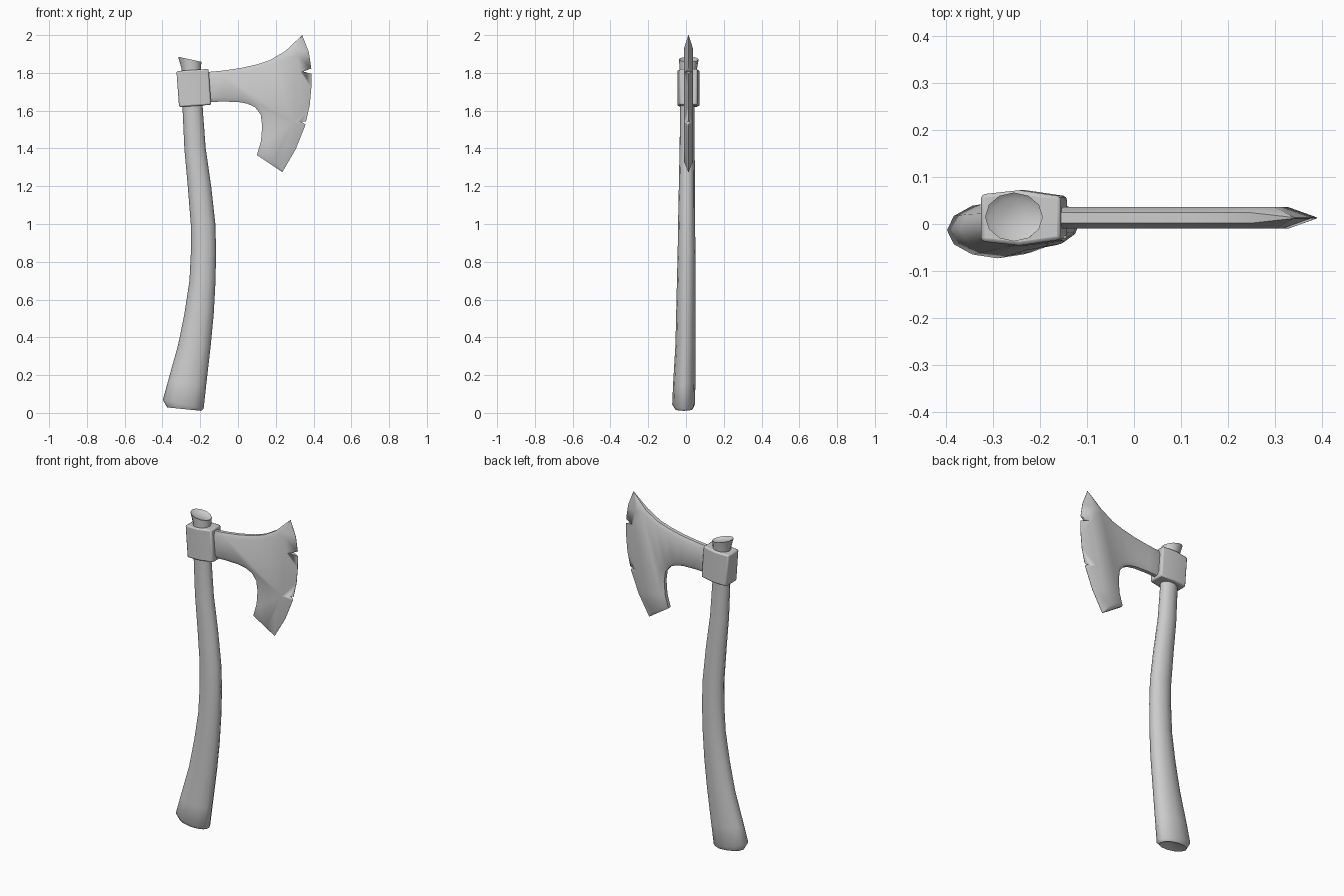
import bpy, math
from mathutils import Vector
from mathutils.geometry import intersect_line_line_2d, intersect_line_line

if "Cube" in bpy.data.objects:
    bpy.data.objects.remove(bpy.data.objects["Cube"])

YC = 0.013  # mid-plane of the head


def make(name, verts, faces, angle=35):
    me = bpy.data.meshes.new(name)
    me.from_pydata(verts, [], faces)
    ob = bpy.data.objects.new(name, me)
    bpy.context.collection.objects.link(ob)
    bpy.ops.object.select_all(action='DESELECT')
    bpy.context.view_layer.objects.active = ob
    ob.select_set(True)
    bpy.ops.object.mode_set(mode='EDIT')
    bpy.ops.mesh.select_all(action='SELECT')
    bpy.ops.mesh.normals_make_consistent(inside=False)
    bpy.ops.object.mode_set(mode='OBJECT')
    bpy.ops.object.shade_smooth_by_angle(angle=math.radians(angle))
    return ob


def loft(rings, name, angle=35):
    n = len(rings[0])
    verts = [v for r in rings for v in r]
    faces = [(k * n + i, k * n + (i + 1) % n, (k + 1) * n + (i + 1) % n, (k + 1) * n + i)
             for k in range(len(rings) - 1) for i in range(n)]
    faces += [tuple(range(n))[::-1], tuple(range(len(verts) - n, len(verts)))]
    return make(name, verts, faces, angle)


# Curved handle: z, left x, right x, front y, back y, slope of the ring along x
sections = [
    (0.033, -0.31, -0.26, -0.03, 0.01, 0.0),
    (0.020, -0.375, -0.195, -0.058, 0.036, -0.10),
    (0.045, -0.398, -0.182, -0.073, 0.047, -0.22),
    (0.16, -0.37, -0.168, -0.068, 0.05, -0.1),
    (0.36, -0.317, -0.144, -0.056, 0.05, 0),
    (0.53, -0.283, -0.128, -0.052, 0.05, 0),
    (0.70, -0.257, -0.119, -0.048, 0.05, 0),
    (0.86, -0.249, -0.116, -0.044, 0.05, 0),
    (1.00, -0.25, -0.12, -0.042, 0.048, 0),
    (1.20, -0.266, -0.142, -0.038, 0.047, 0),
    (1.40, -0.284, -0.171, -0.034, 0.046, 0),
    (1.60, -0.293, -0.186, -0.031, 0.045, 0),
    (1.82, -0.298, -0.196, -0.034, 0.058, 0),
    (1.872, -0.317, -0.194, -0.037, 0.067, -0.22),
    (1.862, -0.300, -0.207, -0.026, 0.055, -0.22),
]
rings = []
for z, xl, xr, yf, yb, slope in sections:
    cx, rx, cy, ry = (xl + xr) / 2, (xr - xl) / 2, (yf + yb) / 2, (yb - yf) / 2
    ring = []
    for i in range(12):
        a = math.tau * i / 12
        ring.append((cx + rx * math.cos(a), cy + ry * math.sin(a), z + slope * rx * math.cos(a)))
    rings.append(ring)
loft(rings, "handle", 50)

# Collar: slightly skewed six-sided block around the handle
section = [(-0.32, 0.050), (-0.238, 0.059), (-0.15, 0.046)]
outline = [(x, YC + h) for x, h in section] + [(x, YC - h) for x, h in reversed(section)]
collar = loft([[(x + s, y, z + 0.07 * (x + 0.235)) for x, y in outline]
               for z, s in ((1.625, 0.008), (1.815, -0.006))], "collar", 30)
bevel = collar.modifiers.new("bevel", 'BEVEL')
bevel.width, bevel.segments = 0.008, 2

# Blade outline (x, z), clockwise: top spine, cutting edge, lower spine
spine_top = [(-0.18, 1.803), (-0.08, 1.812), (0.01, 1.825), (0.10, 1.845), (0.17, 1.868),
             (0.25, 1.915)]
edge = [(0.34, 2.0), (0.375, 1.91), (0.39, 1.81), (0.388, 1.72), (0.38, 1.63), (0.355, 1.52),
        (0.305, 1.395), (0.235, 1.275)]
spine_low = [(0.10, 1.365), (0.122, 1.44), (0.128, 1.52), (0.12, 1.58), (0.09, 1.618),
             (0.05, 1.637), (0.0, 1.646), (-0.08, 1.648), (-0.18, 1.645)]
pts = [Vector(p) for p in spine_top + edge + spine_low]
e0, e1 = len(spine_top), len(spine_top) + len(edge) - 1
n = len(pts)


def inset_line(i):
    # segment i moved inward: wide along the cutting edge, narrow on the spines
    a, b = pts[i % n], pts[(i + 1) % n]
    d = (b - a).normalized()
    w = 0.062 if e0 <= i % n < e1 else 0.022
    return a + Vector((d.y, -d.x)) * w, d


def inset(i):
    (p, d), (q, e) = inset_line(i - 1 + n), inset_line(i)
    cross = d.x * e.y - d.y * e.x
    if abs(cross) < 0.02:
        return q
    r = q - p
    return p + d * ((r.x * e.y - r.y * e.x) / cross)


inner = [inset(i) for i in range(n)]
half = [0.001 if e0 <= i <= e1 else 0.011 for i in range(n)]
blade = loft([[(p.x, YC - 0.023, p.y) for p in inner],
              [(p.x, YC - h, p.y) for p, h in zip(pts, half)],
              [(p.x, YC + h, p.y) for p, h in zip(pts, half)],
              [(p.x, YC + 0.023, p.y) for p in inner]], "blade", 40)

# Nicks in the cutting edge
for tip, lo, hi in (((0.345, 1.807), (0.41, 1.79), (0.41, 1.832)),
                    ((0.333, 1.542), (0.375, 1.517), (0.38, 1.545))):
    cutter = loft([[(x, y, z) for x, z in (tip, lo, hi)] for y in (-0.1, 0.1)], "nick_cutter")
    cutter.hide_render = True
    cutter.hide_set(True)
    cut = blade.modifiers.new("nick", 'BOOLEAN')
    cut.operation, cut.object, cut.solver = 'DIFFERENCE', cutter, 'EXACT'
